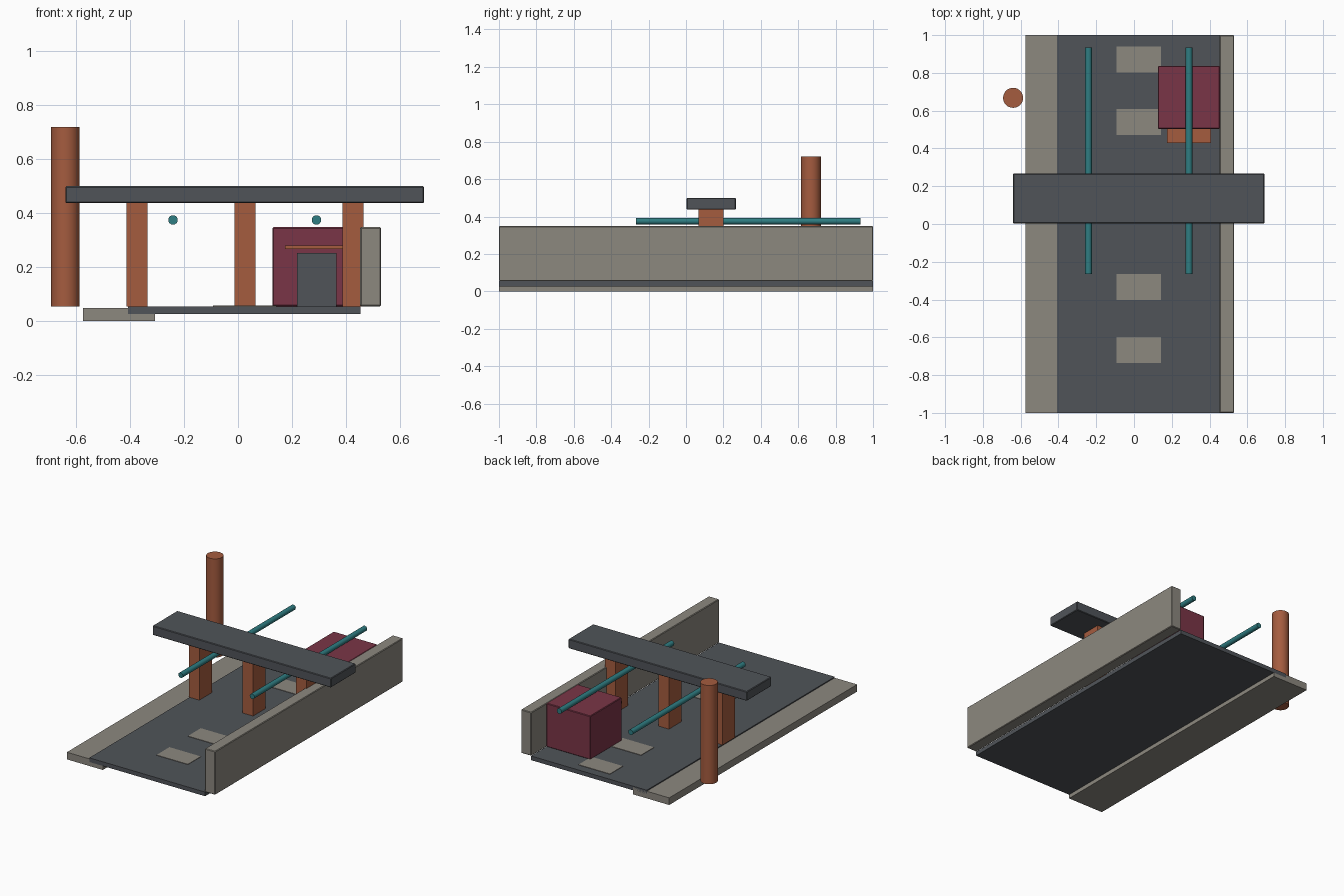
import bpy, math

if "Cube" in bpy.data.objects:
    bpy.data.objects.remove(bpy.data.objects["Cube"])


def material(name, rgb):
    m = bpy.data.materials.new(name)
    lin = [((c / 255 + 0.055) / 1.055) ** 2.4 for c in rgb]
    m.diffuse_color = (*lin, 1)
    m.use_nodes = True
    m.node_tree.nodes["Principled BSDF"].inputs["Base Color"].default_value = m.diffuse_color
    return m


ASPHALT = material("slate grey", (80, 84, 89))
STONE = material("warm stone", (140, 136, 127))
RUST = material("terracotta", (165, 92, 63))
MAROON = material("maroon", (122, 53, 71))
TEAL = material("teal", (47, 125, 130))


def box(name, mat, x, y, z, bevel=0.0):
    """Box spanning the given (min, max) ranges."""
    bpy.ops.mesh.primitive_cube_add(size=1, location=[sum(r) / 2 for r in (x, y, z)])
    o = bpy.context.object
    o.name = name
    o.scale = [r[1] - r[0] for r in (x, y, z)]
    bpy.ops.object.transform_apply(location=False, rotation=False, scale=True)
    o.data.materials.append(mat)
    if bevel:
        b = o.modifiers.new("soft_edges", 'BEVEL')
        b.width = bevel
        b.segments = 1
    return o


def rod(name, mat, radius, length, centre, rot=(0, 0, 0), sides=32):
    bpy.ops.mesh.primitive_cylinder_add(vertices=sides, radius=radius, depth=length,
                                        location=centre, rotation=rot)
    o = bpy.context.object
    o.name = name
    o.data.materials.append(mat)
    bpy.ops.object.shade_smooth_by_angle(angle=math.radians(35))
    return o


# Ground: road slab, sidewalk and side wall
box("road", ASPHALT, (-0.408, 0.455), (-1, 1), (0.027, 0.055))
box("sidewalk", STONE, (-0.575, -0.307), (-1, 1), (0, 0.048))
box("side_wall", STONE, (0.453, 0.53), (-1, 1), (0.055, 0.348), 0.004)

# Painted road dashes
for i, y in enumerate((-0.667, -0.333, 0.54, 0.872)):
    box(f"road_dash_{i + 1}", STONE, (-0.092, 0.142), (y - 0.069, y + 0.069), (0.053, 0.058))

# Overpass beam on three pillars
box("overpass_beam", ASPHALT, (-0.64, 0.69), (0.003, 0.267), (0.437, 0.5), 0.004)
for i, x in enumerate((-0.374, 0.026, 0.426)):
    box(f"pillar_{i + 1}", RUST, (x - 0.039, x + 0.039), (0.067, 0.2), (0.055, 0.438))

# Pipes running along the road under the beam
for side, x in (("left", -0.241), ("right", 0.291)):
    rod(f"{side}_pipe", TEAL, 0.0175, 1.2, (x, 0.334, 0.375), (math.pi / 2, 0, 0), 24)

# Chimney
rod("chimney", RUST, 0.053, 0.665, (-0.64, 0.668, 0.3875))

# Shop with door and awning
box("shop", MAROON, (0.127, 0.455), (0.503, 0.837), (0.055, 0.348), 0.004)
box("shop_door", ASPHALT, (0.219, 0.365), (0.497, 0.507), (0.055, 0.253))
box("shop_awning", RUST, (0.175, 0.408), (0.43, 0.51), (0.267, 0.281))
